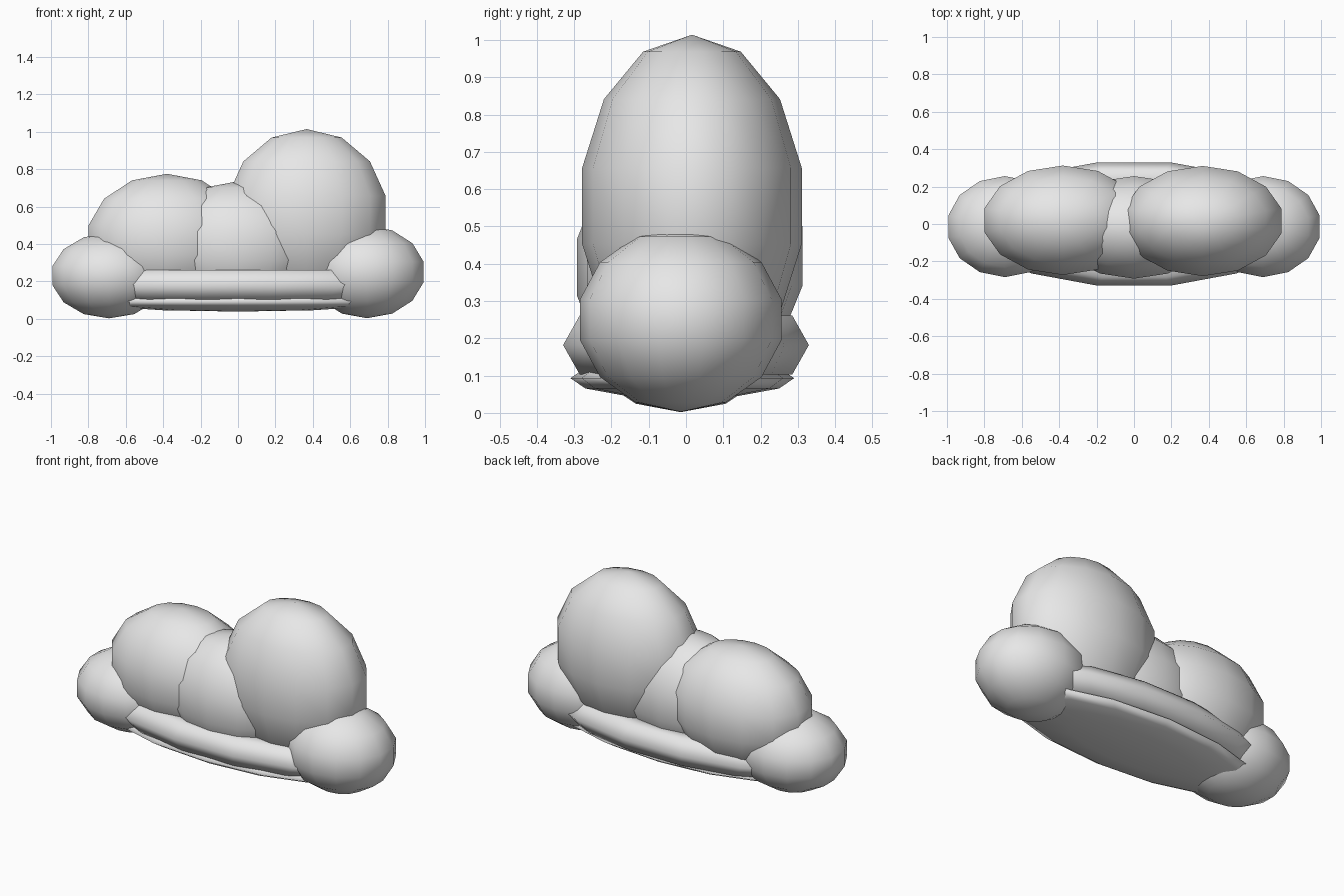
import bpy

cube = bpy.data.objects.get("Cube")
if cube:
    bpy.data.objects.remove(cube, do_unlink=True)

# One soft grey-white for the whole cloud
mat = bpy.data.materials.new("cloud_white")
mat.use_nodes = True
color = (0.8, 0.8, 0.8, 1)
mat.diffuse_color = color
mat.node_tree.nodes["Principled BSDF"].inputs["Base Color"].default_value = color


def finish(name, scale):
    ob = bpy.context.object
    ob.name = name
    ob.scale = scale
    ob.data.materials.append(mat)
    bpy.ops.object.transform_apply(location=False, rotation=False, scale=True)
    bpy.ops.object.shade_smooth()


def puff(name, center, radii, rings=7):
    bpy.ops.mesh.primitive_uv_sphere_add(segments=14, ring_count=rings,
                                         radius=1, location=center)
    finish(name, radii)


# Large puffs along the top
puff("tall_puff_left", (0.367, 0.016, 0.555), (0.444, 0.302, 0.459))
puff("wide_puff_right", (-0.38, 0.02, 0.42), (0.441, 0.3, 0.355))
puff("middle_puff", (0, -0.018, 0.39), (0.43, 0.281, 0.345))

# Small puffs at the ends
puff("end_puff_left", (0.69, -0.014, 0.25), (0.318, 0.277, 0.247))
puff("end_puff_right", (-0.69, -0.014, 0.23), (0.318, 0.277, 0.228))

# Rounded rim around the base
bpy.ops.mesh.primitive_torus_add(major_segments=14, minor_segments=6,
                                 major_radius=0.73, minor_radius=0.27,
                                 location=(0, 0, 0.182))
finish("base_rim", (0.88, 0.338, 0.338))

# Flattened underside
puff("underside", (0, -0.01, 0.093), (0.83, 0.3, 0.055), rings=6)
